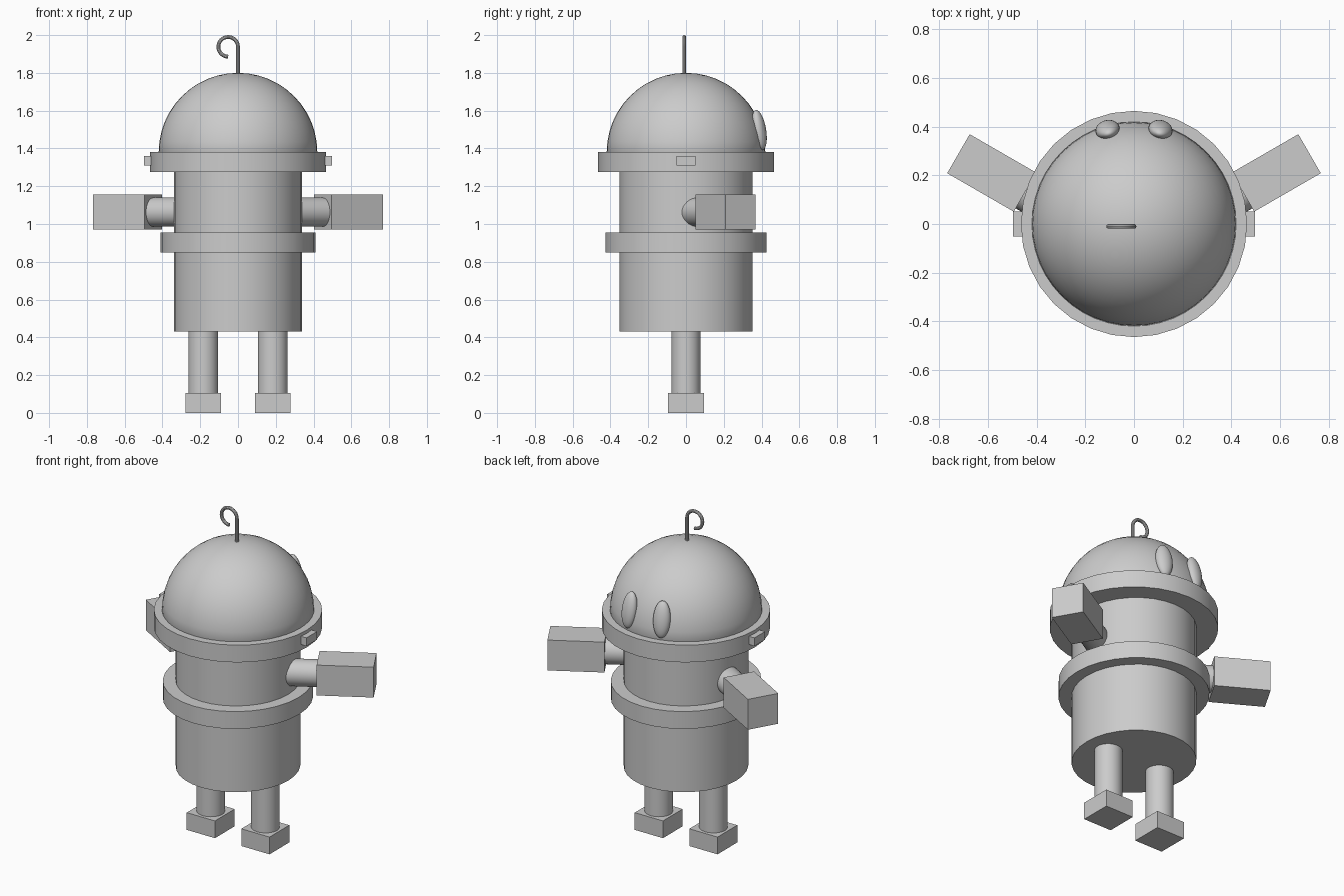
import bpy
from math import radians, cos, sin, pi
from mathutils import Vector

cube = bpy.data.objects.get("Cube")
if cube:
    bpy.data.objects.remove(cube, do_unlink=True)

grey = bpy.data.materials.new("light grey")
grey.use_nodes = True
grey.diffuse_color = (0.6, 0.6, 0.6, 1)
grey.node_tree.nodes["Principled BSDF"].inputs["Base Color"].default_value = (0.6, 0.6, 0.6, 1)


def finish(name, smooth=True):
    ob = bpy.context.object
    ob.name = name
    ob.data.materials.append(grey)
    if smooth:
        bpy.ops.object.shade_smooth_by_angle(angle=radians(35))
    return ob


def cylinder(name, rx, ry, z0, z1, x=0, y=0):
    bpy.ops.mesh.primitive_cylinder_add(vertices=32, radius=1, depth=z1 - z0,
                                        location=(x, y, (z0 + z1) / 2))
    bpy.context.object.scale = (rx, ry, 1)
    return finish(name)


def box(name, center, size, turn=0):
    bpy.ops.mesh.primitive_cube_add(size=1, location=center, rotation=(0, 0, turn))
    bpy.context.object.scale = size
    return finish(name, False)


# Body, belt and collar
cylinder("body", 0.34, 0.352, 0.43, 1.3)
cylinder("belt", 0.41, 0.427, 0.85, 0.955)
cylinder("collar", 0.465, 0.465, 1.275, 1.38)

# Dome: upper half of a sphere
bpy.ops.mesh.primitive_uv_sphere_add(segments=48, ring_count=24, radius=0.42,
                                     location=(0, 0, 1.38))
dome = finish("head_dome")
for v in dome.data.vertices:
    v.co.z = max(v.co.z, -0.01)

for side, label in ((1, "a"), (-1, "b")):
    # Legs, feet and ear tabs
    cylinder("leg_" + label, 0.079, 0.077, 0.09, 0.44, side * 0.184)
    box("foot_" + label, (side * 0.184, 0, 0.0525), (0.19, 0.19, 0.105))
    box("ear_tab_" + label, (side * 0.47, 0, 1.335), (0.054, 0.102, 0.05))

    # Arm pointing outward, with a block hand
    turn = radians(30) if side > 0 else radians(150)
    along = Vector((cos(turn), sin(turn), 0))
    hand = Vector((side * 0.585, 0.21, 1.0625))
    box("hand_" + label, hand, (0.316, 0.185, 0.185), turn)
    bpy.ops.mesh.primitive_cylinder_add(vertices=32, radius=0.077, depth=0.32,
                                        location=hand - along * 0.3,
                                        rotation=(0, pi / 2, turn))
    finish("arm_" + label)

    # Tilted oval eye
    bpy.ops.mesh.primitive_uv_sphere_add(segments=32, ring_count=16, radius=1,
                                         location=(side * 0.109, 0.388, 1.498),
                                         rotation=(radians(10), 0, -side * radians(14)))
    bpy.context.object.scale = (0.05, 0.035, 0.107)
    finish("eye_" + label)

# Hooked antenna
path = [(0, 1.77)]
for i in range(25):
    a = i / 24 * 1.5 * pi
    path.append((-0.052 + 0.052 * cos(a), 1.938 + 0.052 * sin(a)))
curve = bpy.data.curves.new("antenna", "CURVE")
curve.dimensions = "3D"
curve.bevel_depth = 0.01
curve.bevel_resolution = 3
curve.use_fill_caps = True
spline = curve.splines.new("POLY")
spline.points.add(len(path) - 1)
for p, (x, z) in zip(spline.points, path):
    p.co = (x, -0.01, z, 1)
antenna = bpy.data.objects.new("antenna", curve)
bpy.context.collection.objects.link(antenna)
bpy.ops.object.select_all(action="DESELECT")
antenna.select_set(True)
bpy.context.view_layer.objects.active = antenna
bpy.ops.object.convert(target="MESH")
finish("antenna")
